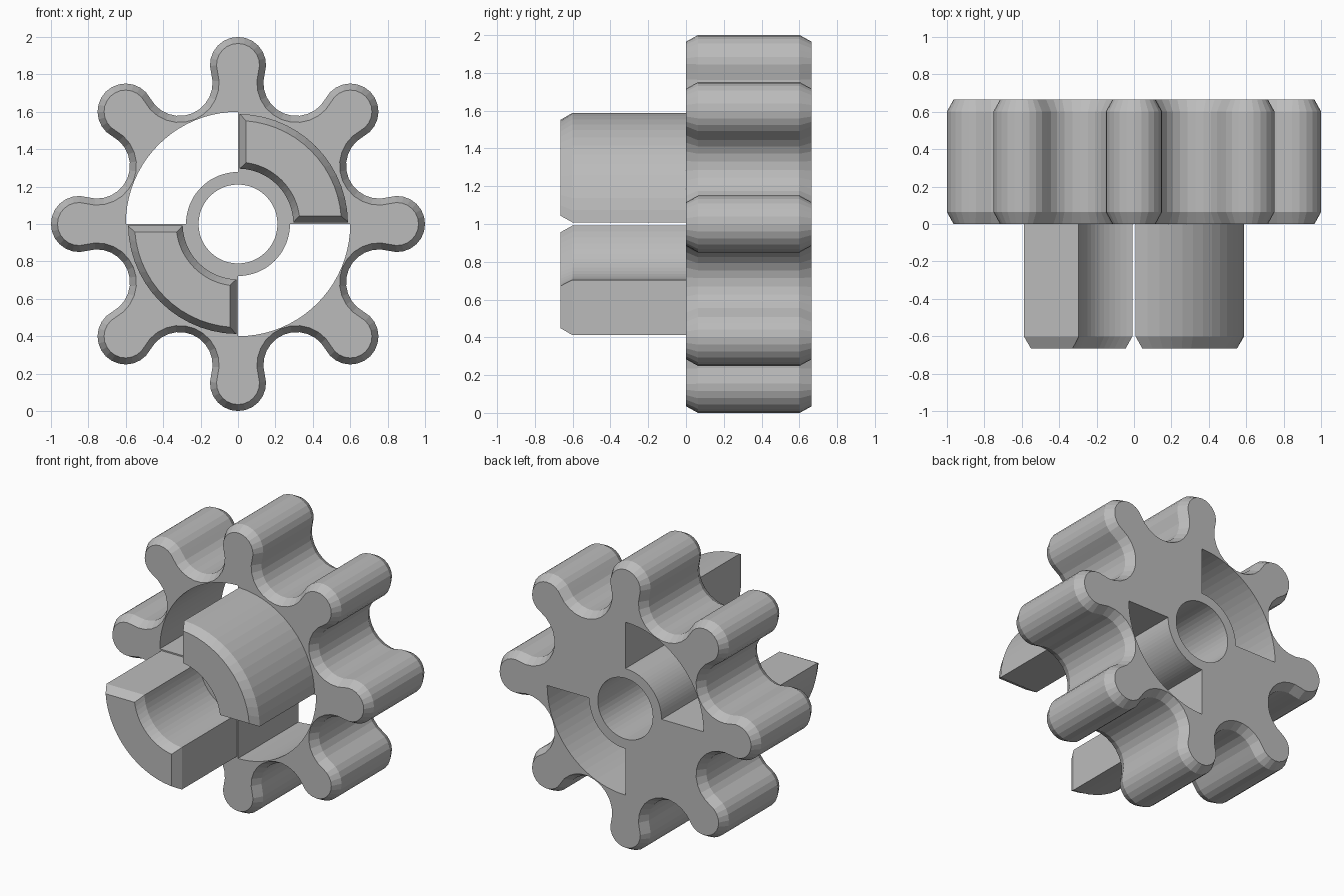
import bpy, bmesh
from math import pi, cos, sin, asin, atan2, sqrt

if "Cube" in bpy.data.objects:
    bpy.data.objects.remove(bpy.data.objects["Cube"])

grey = bpy.data.materials.new("plain grey")
grey.use_nodes = True
COLOUR = (0.5, 0.5, 0.5, 1)
grey.diffuse_color = COLOUR
grey.node_tree.nodes["Principled BSDF"].inputs["Base Color"].default_value = COLOUR

TEETH = 8
LOBE_R, LOBE_D = 0.15, 0.85      # tooth tip circles
ROOT = 0.64                      # radius at the valley floors
CHAMFER, CHAMFER_Y = 0.035, 0.063
DEPTH = 0.665


def arc(cx, cz, r, a0, a1, n):
    return [(cx + r * cos(a0 + (a1 - a0) * i / n),
             cz + r * sin(a0 + (a1 - a0) * i / n)) for i in range(n + 1)]


def gear_profile(inset):
    """Tooth tip arcs joined by tangent valley arcs."""
    half = pi / TEETH
    k = ROOT - LOBE_R
    d = (LOBE_D ** 2 - k ** 2) / (2 * (LOBE_D * cos(half) - k))
    a = atan2(d * sin(half), d * cos(half) - LOBE_D)
    pts = []
    for i in range(TEETH):
        t = 2 * half * i
        pts += arc(LOBE_D * cos(t), LOBE_D * sin(t), LOBE_R - inset, t - a, t + a, 14)
        valley = arc(d * cos(t + half), d * sin(t + half), d - ROOT + inset,
                     t + a + pi, t + pi + 2 * half - a, 12)
        pts += valley[1:-1]
    return pts


def sector_profile(r0, r1, gap, inset=0.0, start=0.0, n=14):
    """Quarter ring set back from both straight edges by a gap."""
    r0, r1, gap = r0 + inset, r1 - inset, gap + inset
    a1, a0 = asin(gap / r1), asin(gap / r0)
    return (arc(0, 0, r1, start + a1, start + pi / 2 - a1, n)
            + arc(0, 0, r0, start + pi / 2 - a0, start + a0, n))


def loft(name, sections):
    """Solid through (y, profile) sections with matching point counts."""
    bm = bmesh.new()
    rings = [[bm.verts.new((x, y, z + 1)) for x, z in pts] for y, pts in sections]
    for lo, hi in zip(rings, rings[1:]):
        for i in range(len(lo)):
            j = (i + 1) % len(lo)
            bm.faces.new((lo[i], lo[j], hi[j], hi[i]))
    bm.faces.new(rings[0])
    bm.faces.new(rings[-1])
    bmesh.ops.recalc_face_normals(bm, faces=bm.faces)
    mesh = bpy.data.meshes.new(name)
    bm.to_mesh(mesh)
    bm.free()
    mesh.materials.append(grey)
    obj = bpy.data.objects.new(name, mesh)
    bpy.context.collection.objects.link(obj)
    return obj


def cut(target, cutter):
    cutter.hide_render = True
    mod = target.modifiers.new("cut", 'BOOLEAN')
    mod.operation, mod.solver, mod.object = 'DIFFERENCE', 'EXACT', cutter
    bpy.context.view_layer.objects.active = target
    bpy.ops.object.modifier_apply(modifier=mod.name)
    bpy.data.objects.remove(cutter)


# Toothed wheel with chamfered rims
full, small = gear_profile(0), gear_profile(CHAMFER)
gear = loft("gear_wheel", [(0, small), (CHAMFER_Y, full),
                           (DEPTH - CHAMFER_Y, full), (DEPTH, small)])

# Shaft bore and the two quarter-ring sockets
bore = arc(0, 0, 0.211, 0, 2 * pi, 48)[:-1]
cut(gear, loft("bore_cutter", [(-0.1, bore), (DEPTH + 0.1, bore)]))
for start in (pi / 2, 3 * pi / 2):
    socket = sector_profile(0.278, 0.6, 0, start=start, n=20)
    cut(gear, loft("socket_cutter", [(-0.1, socket), (DEPTH + 0.1, socket)]))

# Two coupling jaws on the front face
for name, start in (("upper_jaw", 0), ("lower_jaw", pi)):
    body = sector_profile(0.296, 0.588, 0.009, start=start)
    tip = sector_profile(0.296, 0.588, 0.009, CHAMFER, start)
    loft(name, [(-DEPTH, tip), (CHAMFER_Y - DEPTH, body), (0, body)])
